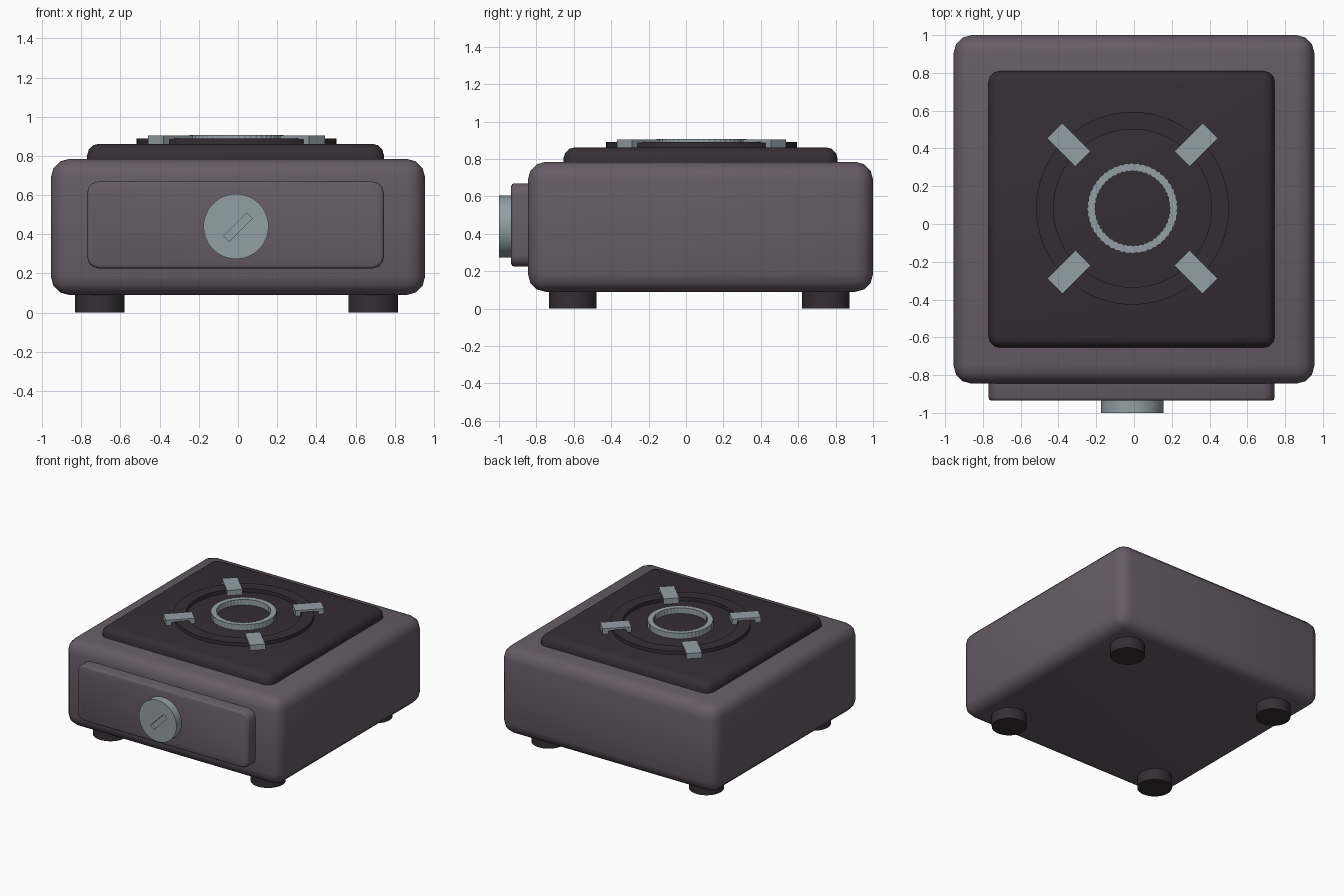
import bpy, bmesh, math
from mathutils import Matrix

if "Cube" in bpy.data.objects:
    bpy.data.objects.remove(bpy.data.objects["Cube"])

def material(name, col):
    m = bpy.data.materials.new(name)
    m.diffuse_color = (*col, 1)
    m.use_nodes = True
    m.node_tree.nodes["Principled BSDF"].inputs["Base Color"].default_value = m.diffuse_color
    return m

MAUVE = material("mauve_enamel", (0.135, 0.105, 0.135))
DARK = material("dark_enamel", (0.036, 0.027, 0.034))
METAL = material("grey_metal", (0.29, 0.35, 0.38))
CX, CY = -0.008, 0.083   # burner centre

def finish(name, bm, mat, smooth=True):
    bmesh.ops.recalc_face_normals(bm, faces=bm.faces[:])
    me = bpy.data.meshes.new(name)
    bm.to_mesh(me)
    bm.free()
    ob = bpy.data.objects.new(name, me)
    bpy.context.collection.objects.link(ob)
    me.materials.append(mat)
    if smooth:
        bpy.ops.object.select_all(action='DESELECT')
        ob.select_set(True)
        bpy.context.view_layer.objects.active = ob
        bpy.ops.object.shade_smooth_by_angle(angle=math.radians(50))
    return ob

def add_box(bm, lo, hi):
    c = [(a + b) / 2 for a, b in zip(lo, hi)]
    s = [b - a for a, b in zip(lo, hi)]
    bmesh.ops.create_cube(bm, size=1, matrix=Matrix.Translation(c) @ Matrix.Diagonal((*s, 1)))

def bevel(bm, edges, w, seg):
    bmesh.ops.bevel(bm, geom=edges, offset=w, segments=seg, profile=0.5,
                    affect='EDGES', clamp_overlap=True)

def rounded_box(name, lo, hi, w, mat):
    bm = bmesh.new()
    add_box(bm, lo, hi)
    bevel(bm, bm.edges[:], w, 3)
    return finish(name, bm, mat)

def cylinder(name, r, depth, matrix, mat, n=48):
    bm = bmesh.new()
    bmesh.ops.create_cone(bm, cap_ends=True, segments=n, radius1=r, radius2=r,
                          depth=depth, matrix=matrix)
    return finish(name, bm, mat)

def ring(name, r_in, r_out, z0, z1, mat, n=64, teeth=0.0):
    bm = bmesh.new()
    loops = []
    for i in range(n):
        a = 2 * math.pi * i / n
        t = teeth * (1 if i % 4 < 2 else -1)
        loops.append([bm.verts.new((CX + (r + t) * math.cos(a), CY + (r + t) * math.sin(a), z))
                      for r, z in ((r_in, z0), (r_out, z0), (r_out, z1), (r_in, z1))])
    for i in range(n):
        p, q = loops[i], loops[(i + 1) % n]
        for k in range(4):
            bm.faces.new((p[k], q[k], q[(k + 1) % 4], p[(k + 1) % 4]))
    return finish(name, bm, mat)

# housing and hob plate
rounded_box("body", (-0.955, -0.845, 0.09), (0.955, 1.0, 0.785), 0.095, MAUVE)
rounded_box("hob_plate", (-0.77, -0.655, 0.6), (0.745, 0.81, 0.862), 0.06, DARK)

# control panel: rounded outline, then a small front edge bevel
bm = bmesh.new()
add_box(bm, (-0.77, -0.935, 0.225), (0.745, -0.75, 0.67))
bevel(bm, [e for e in bm.edges if abs(e.verts[0].co.y - e.verts[1].co.y) > 0.1], 0.06, 3)
bevel(bm, [e for e in bm.edges if all(v.co.y < -0.93 for v in e.verts)], 0.016, 2)
finish("control_panel", bm, MAUVE)

# knob with a diagonal slot cut into its face
knob = cylinder("knob", 0.166, 0.085,
                Matrix.Translation((-0.01, -0.9575, 0.44)) @ Matrix.Rotation(math.pi / 2, 4, 'X'), METAL, 64)
bm = bmesh.new()
add_box(bm, (-0.083, -0.03, -0.02), (0.083, 0.03, 0.02))
bm.transform(Matrix.Translation((-0.0, -1.01, 0.435)) @ Matrix.Rotation(-math.pi / 4, 4, 'Y'))
cutter = finish("slot_cutter", bm, METAL, False)
cutter.hide_render = True
mod = knob.modifiers.new("slot", 'BOOLEAN')
mod.operation, mod.object, mod.solver = 'DIFFERENCE', cutter, 'EXACT'
bpy.context.view_layer.objects.active = knob
bpy.ops.object.modifier_apply(modifier=mod.name)
bpy.data.objects.remove(cutter)

# feet
for sx, x in (("left", -0.705), ("right", 0.69)):
    for sy, y in (("front", -0.605), ("back", 0.748)):
        cylinder(f"{sy}_{sx}_foot", 0.127, 0.12, Matrix.Translation((x, y, 0.06)), DARK)

# burner rings
ring("outer_ring", 0.418, 0.51, 0.84, 0.89, DARK, 72)
ring("burner_ring", 0.197, 0.238, 0.84, 0.907, METAL, 192, 0.002)

# pan supports bridging the outer ring
for i in range(4):
    bm = bmesh.new()
    prof = [(0.37, 0.855), (0.41, 0.855), (0.41, 0.885), (0.54, 0.885),
            (0.54, 0.855), (0.582, 0.855), (0.582, 0.905), (0.37, 0.905)]
    f = bm.faces.new([bm.verts.new((x, -0.057, z)) for x, z in prof])
    ext = bmesh.ops.extrude_face_region(bm, geom=[f])
    bmesh.ops.translate(bm, vec=(0, 0.114, 0),
                        verts=[v for v in ext["geom"] if isinstance(v, bmesh.types.BMVert)])
    bm.transform(Matrix.Translation((CX, CY, 0)) @ Matrix.Rotation(math.pi / 4 + i * math.pi / 2, 4, 'Z'))
    finish(f"pan_support_{i + 1}", bm, METAL, False)
